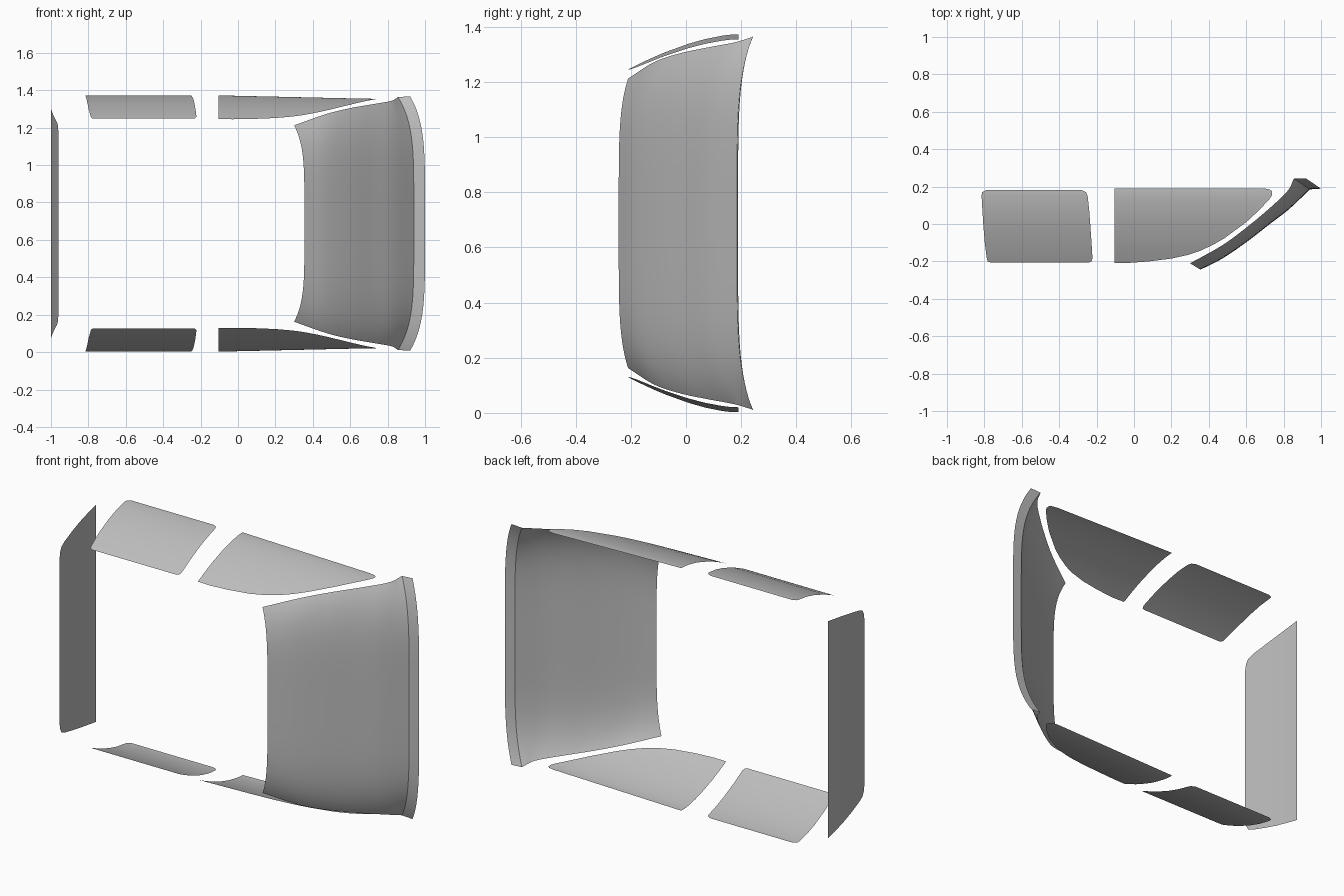
import bpy
import bmesh
import math
from mathutils import Vector

if "Cube" in bpy.data.objects:
    bpy.data.objects.remove(bpy.data.objects["Cube"], do_unlink=True)

MID = 0.6875  # height of the mirror plane

glass = bpy.data.materials.new("grey_glass")
glass.use_nodes = True
grey = (0.52, 0.52, 0.52, 1)
glass.diffuse_color = grey
glass.node_tree.nodes["Principled BSDF"].inputs["Base Color"].default_value = grey


def spline(points, t):
    """Smooth curve through the points, t from 0 to 1."""
    pts = [Vector(p) for p in points]
    s = t * (len(pts) - 1)
    i = min(int(s), len(pts) - 2)
    f = s - i
    b, c = pts[i], pts[i + 1]
    a = pts[i - 1] if i > 0 else 2 * b - c
    d = pts[i + 2] if i + 2 < len(pts) else 2 * c - b
    return 0.5 * (2 * b + (c - a) * f + (2 * a - 5 * b + 4 * c - d) * f * f
                  + (3 * b - a - 3 * c + d) * f ** 3)


def sheet(name, rows, outward):
    """Skin a grid of points and turn its faces outward."""
    bm = bmesh.new()
    grid = [[bm.verts.new(p) for p in row] for row in rows]
    for r, s in zip(grid, grid[1:]):
        for i in range(len(r) - 1):
            bm.faces.new((r[i], r[i + 1], s[i + 1], s[i]))
    bm.normal_update()
    if sum((f.normal * f.calc_area() for f in bm.faces), Vector()).dot(Vector(outward)) < 0:
        bmesh.ops.reverse_faces(bm, faces=bm.faces[:])
    for f in bm.faces:
        f.smooth = True
    mesh = bpy.data.meshes.new(name)
    bm.to_mesh(mesh)
    bm.free()
    mesh.materials.append(glass)
    obj = bpy.data.objects.new(name, mesh)
    bpy.context.collection.objects.link(obj)


# Side windows: rows of (y, x start, x end) laid on a curved flank
def flank(x, y):
    bulge = 0.685 - 0.127 * max(0, (0.18 - y) / 0.39) ** 1.6
    return bulge - 0.018 * min(1, max(0, (x + 0.1) / 0.8))


rear_side = [(-0.205, -0.77, -0.24), (-0.2, -0.782, -0.228), (-0.185, -0.787, -0.222),
             (-0.1, -0.798, -0.227), (0, -0.806, -0.234), (0.08, -0.811, -0.24),
             (0.15, -0.815, -0.248), (0.17, -0.812, -0.256), (0.181, -0.79, -0.28)]
front_side = [(-0.208, -0.105, -0.03), (-0.2, -0.105, 0.08), (-0.185, -0.105, 0.2),
              (-0.165, -0.105, 0.29), (-0.145, -0.105, 0.35), (-0.11, -0.105, 0.425),
              (-0.075, -0.105, 0.485), (0.01, -0.105, 0.6), (0.07, -0.105, 0.665),
              (0.13, -0.105, 0.722), (0.155, -0.105, 0.739), (0.175, -0.105, 0.738),
              (0.185, -0.105, 0.725), (0.191, -0.105, 0.69)]

for label, outline in (("rear_side_window", rear_side), ("front_side_window", front_side)):
    for side, sign in (("upper", 1), ("lower", -1)):
        rows = []
        for y, x0, x1 in outline:
            xs = [x0 + (x1 - x0) * i / 16 for i in range(17)]
            rows.append([(x, y, MID + sign * flank(x, y)) for x in xs])
        sheet(f"{side}_{label}", rows, (0, 0, sign))

# Windscreen: the centre profile blends to the edge profile (x, y, half width)
centre = [(0.355, -0.244, 0), (0.47, -0.186, 0), (0.6, -0.098, 0),
          (0.72, -0.005, 0), (0.83, 0.08, 0), (0.94, 0.185, 0)]
edge = [(0.30, -0.21, 0.525), (0.47, -0.115, 0.585), (0.6, -0.02, 0.617),
        (0.72, 0.08, 0.638), (0.82, 0.175, 0.656), (0.855, 0.243, 0.676)]
ACROSS = [math.sin(math.pi / 2 * (i / 20 - 1)) for i in range(41)]


def arc(c, e):
    """Line across the car, bending back towards its ends."""
    pts = []
    for v in ACROSS:
        p = c.lerp(e, abs(v) ** 5)
        pts.append((p.x, p.y, MID + v * e.z))
    return pts


sheet("windscreen", [arc(spline(centre, i / 24), spline(edge, i / 24)) for i in range(25)],
      (1, -1, 0))

# Cowl strip along the base of the windscreen
strip_inner = (Vector(centre[-1]), Vector(edge[-1]))
strip_outer = (Vector((1.0, 0.189, 0)), Vector((0.92, 0.243, 0.68)))
sheet("cowl_strip", [arc(*strip_inner), arc(*strip_outer)], (0, -1, 0))

# Rear window: rows of (y, x, half width), narrowing with rounded corners
rear = [(-0.222, -0.96, 0.46), (-0.215, -0.961, 0.5), (-0.2, -0.963, 0.525),
        (-0.16, -0.968, 0.542), (-0.08, -0.979, 0.563), (0, -0.988, 0.582),
        (0.08, -0.995, 0.598), (0.16, -1.0, 0.613)]
sheet("rear_window",
      [[(x, y, MID + w * i / 12) for i in range(-12, 13)] for y, x, w in rear],
      (-1, 0, 0))
